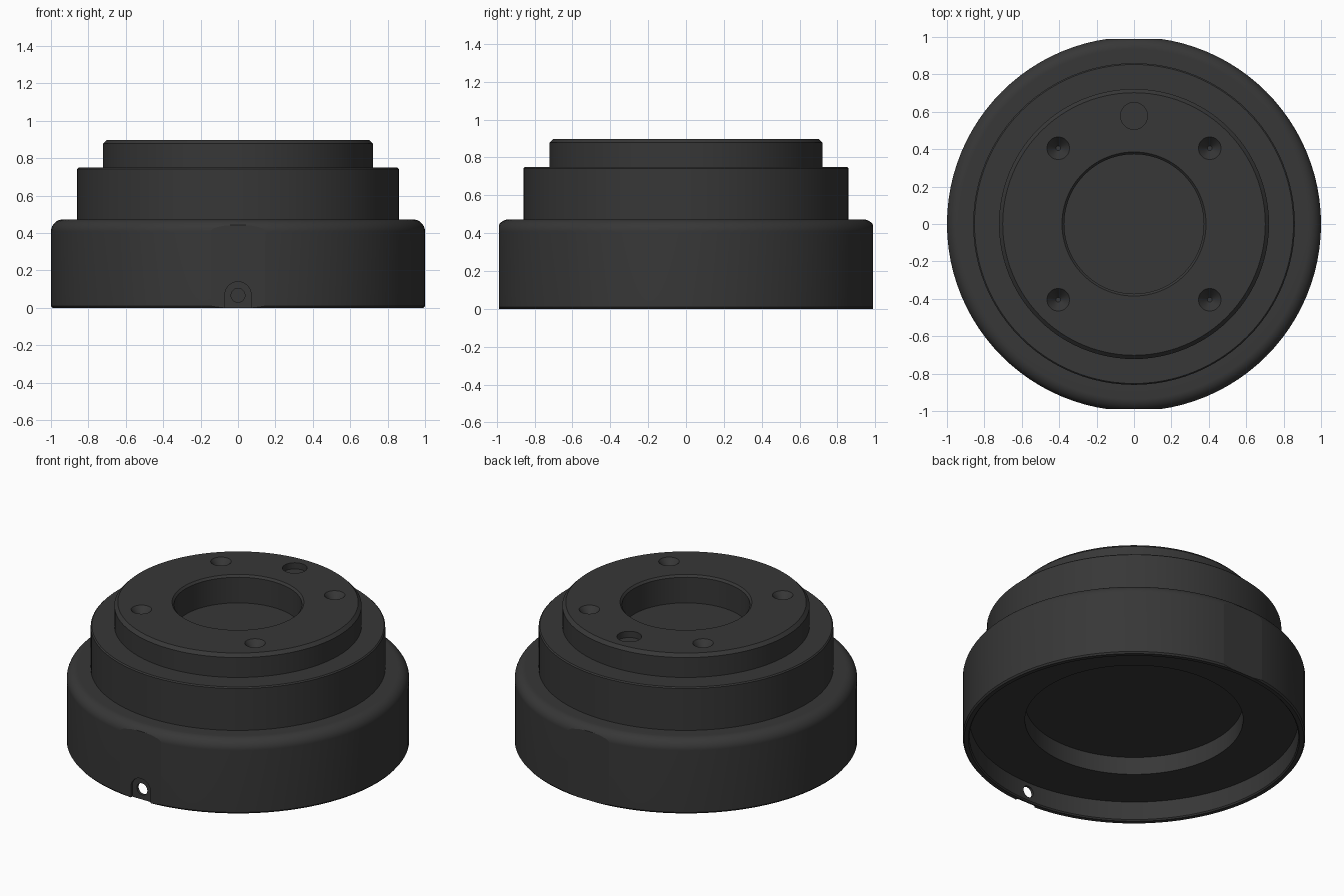
import bpy
import bmesh
import math
from mathutils import Matrix, Vector

cube = bpy.data.objects.get("Cube")
if cube:
    bpy.data.objects.remove(cube, do_unlink=True)

charcoal = bpy.data.materials.new("charcoal")
charcoal.use_nodes = True
color = (0.038, 0.038, 0.038, 1)
charcoal.diffuse_color = color
shader = next(n for n in charcoal.node_tree.nodes if n.type == "BSDF_PRINCIPLED")
shader.inputs["Base Color"].default_value = color
shader.inputs["Roughness"].default_value = 0.6


def add_object(name, bm):
    bmesh.ops.recalc_face_normals(bm, faces=bm.faces)
    mesh = bpy.data.meshes.new(name)
    bm.to_mesh(mesh)
    bm.free()
    mesh.materials.append(charcoal)
    obj = bpy.data.objects.new(name, mesh)
    bpy.context.collection.objects.link(obj)
    return obj


def lathe(name, profile, steps):
    """Revolve a list of (radius, height) points about z."""
    bm = bmesh.new()
    verts = [bm.verts.new((r, 0, z)) for r, z in profile]
    edges = [bm.edges.new(pair) for pair in zip(verts, verts[1:])]
    bmesh.ops.spin(bm, geom=verts + edges, cent=(0, 0, 0), axis=(0, 0, 1),
                   angle=math.tau, steps=steps, use_merge=False)
    bmesh.ops.remove_doubles(bm, verts=bm.verts, dist=0.0001)
    return add_object(name, bm)


def cylinder(name, radius, depth, center, tip=None, along_y=False):
    bm = bmesh.new()
    turn = Matrix.Rotation(math.pi / 2, 4, "X") if along_y else Matrix.Identity(4)
    bmesh.ops.create_cone(bm, cap_ends=True, segments=64,
                          radius1=radius if tip is None else tip, radius2=radius,
                          depth=depth, matrix=Matrix.Translation(center) @ turn)
    return add_object(name, bm)


def box(name, center, size):
    bm = bmesh.new()
    bmesh.ops.create_cube(bm, size=1, matrix=Matrix.Translation(center)
                          @ Matrix.Diagonal(Vector(size)).to_4x4())
    return add_object(name, bm)


def cut(body, cutter):
    mod = body.modifiers.new("cut", "BOOLEAN")
    mod.operation = "DIFFERENCE"
    mod.solver = "EXACT"
    mod.object = cutter
    bpy.context.view_layer.objects.active = body
    bpy.ops.object.modifier_apply(modifier=mod.name)
    bpy.data.objects.remove(cutter, do_unlink=True)


# Stepped body: hollow underside, rounded shoulder, two tiers and a top pocket
underside = [(0, 0.24), (0.637, 0.24), (0.637, 0.126), (0.96, 0.126),
             (0.96, 0.008), (0.967, 0), (0.992, 0), (1, 0.01)]
fillet = 0.065
shoulder = [(1 - fillet + fillet * math.cos(a), 0.473 - fillet + fillet * math.sin(a))
            for a in (i * math.pi / 32 for i in range(17))]
tiers = [(0.86, 0.473), (0.86, 0.743), (0.853, 0.75), (0.722, 0.75),
         (0.722, 0.878), (0.702, 0.898)]
pocket = [(0.385, 0.898), (0.373, 0.885), (0.373, 0.72), (0, 0.72)]
body = lathe("stepped_body", underside + shoulder + tiers + pocket, 96)

# Narrow flats on the front and back
for side in (-1, 1):
    cut(body, box("flat_cutter", (0, side * 1.089, 0.25), (1, 0.2, 1)))

# Arched notch in the front flat with a through hole
cut(body, cylinder("notch_arch_cutter", 0.07, 0.1, (0, -1.026, 0.07), along_y=True))
cut(body, box("notch_slot_cutter", (0, -1.026, 0.01), (0.14, 0.1, 0.12)))
cut(body, cylinder("cable_hole_cutter", 0.037, 0.2, (0, -0.97, 0.067), along_y=True))

# Four conical screw seats and one round recess on the top face
for x in (-0.405, 0.405):
    for y in (-0.405, 0.405):
        cut(body, cylinder("screw_seat_cutter", 0.061, 0.06, (x, y, 0.869), tip=0.012))
cut(body, cylinder("recess_cutter", 0.072, 0.08, (0, 0.578, 0.898)))

# Smooth curved walls, crisp edges
bpy.ops.object.select_all(action="DESELECT")
body.select_set(True)
bpy.context.view_layer.objects.active = body
bpy.ops.object.shade_smooth_by_angle(angle=math.radians(6.5))
